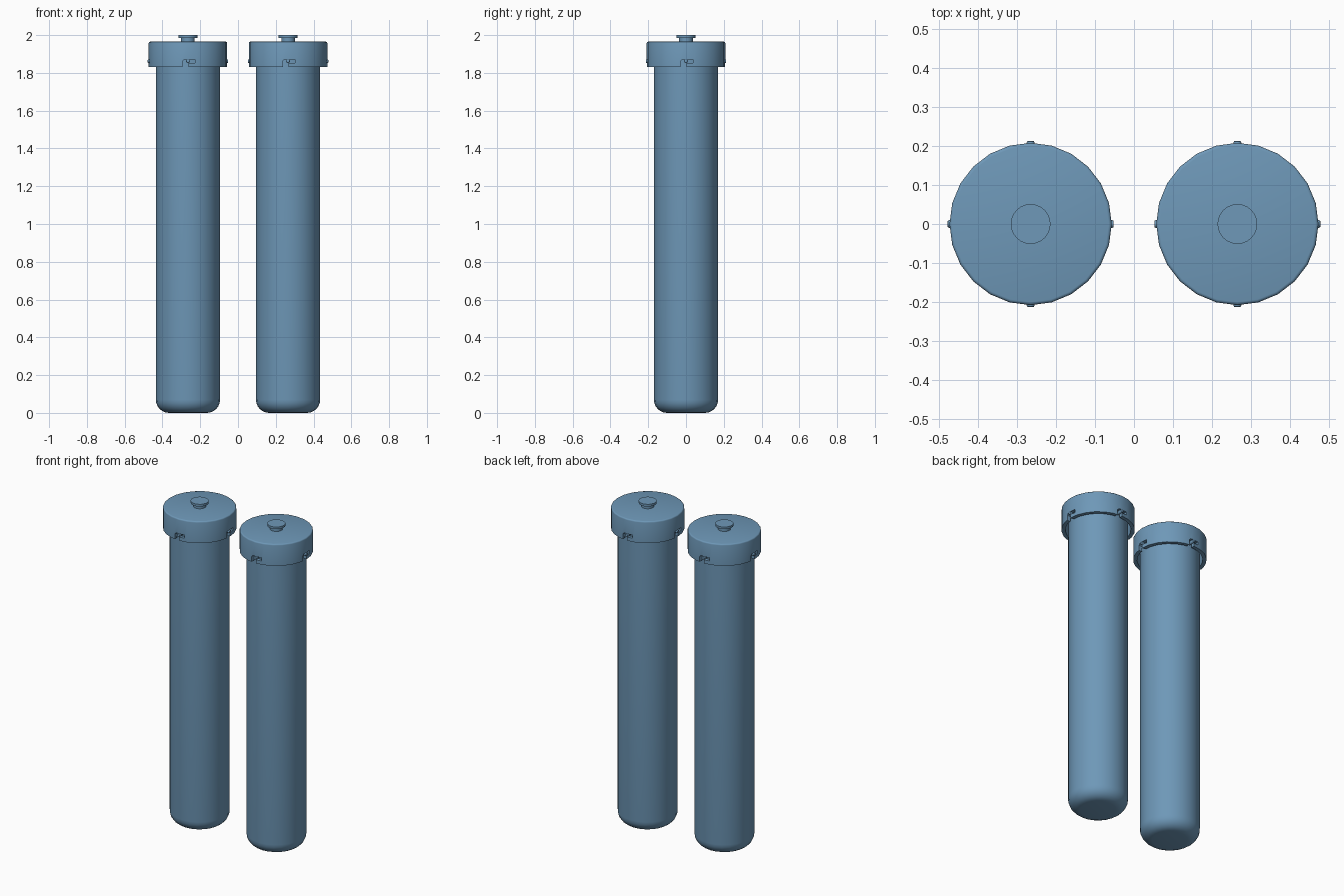
import bpy, bmesh, math
from mathutils import Matrix, Vector

cube = bpy.data.objects.get("Cube")
if cube:
    bpy.data.objects.remove(cube, do_unlink=True)

SIDES = 24
SPACING = 0.265

blue = bpy.data.materials.new("steel_blue")
blue.use_nodes = True
COLOUR = (0.156, 0.314, 0.479, 1)
blue.diffuse_color = COLOUR
blue.node_tree.nodes["Principled BSDF"].inputs["Base Color"].default_value = COLOUR


def finish(bm, name, x):
    bmesh.ops.recalc_face_normals(bm, faces=bm.faces)
    mesh = bpy.data.meshes.new(name)
    bm.to_mesh(mesh)
    bm.free()
    mesh.materials.append(blue)
    obj = bpy.data.objects.new(name, mesh)
    bpy.context.collection.objects.link(obj)
    obj.location.x = x
    return obj


def activate(obj):
    bpy.ops.object.select_all(action='DESELECT')
    obj.select_set(True)
    bpy.context.view_layer.objects.active = obj


def smooth(obj):
    activate(obj)
    bpy.ops.object.shade_smooth_by_angle(angle=math.radians(35))


def lathe(name, profile, x):
    """Spin an (r, z) profile that starts and ends on the axis."""
    bm = bmesh.new()
    verts = [bm.verts.new((r, 0, z)) for r, z in profile]
    edges = [bm.edges.new(pair) for pair in zip(verts, verts[1:])]
    bmesh.ops.spin(bm, geom=verts + edges, cent=(0, 0, 0), axis=(0, 0, 1),
                   angle=math.tau, steps=SIDES, use_duplicate=False)
    bmesh.ops.remove_doubles(bm, verts=bm.verts, dist=0.0001)
    return finish(bm, name, x)


def arc(r, z, radius, start, end, steps):
    angles = [math.radians(start + (end - start) * i / steps) for i in range(steps + 1)]
    return [(r + radius * math.cos(a), z + radius * math.sin(a)) for a in angles]


def slot_cutter(x):
    """Four L-shaped prisms that cut the bayonet slots."""
    shape = [(-0.028, 1.81), (0.003, 1.81), (0.003, 1.852), (0.038, 1.852),
             (0.038, 1.872), (-0.018, 1.872), (-0.028, 1.862)]
    bm = bmesh.new()
    for i in range(4):
        turn = Matrix.Rotation(i * math.pi / 2, 3, 'Z')
        face = bm.faces.new([bm.verts.new(turn @ Vector((u, -0.175, z))) for u, z in shape])
        out = bmesh.ops.extrude_face_region(bm, geom=[face])["geom"]
        bmesh.ops.translate(bm, vec=turn @ Vector((0, -0.07, 0)),
                            verts=[v for v in out if isinstance(v, bmesh.types.BMVert)])
    cutter = finish(bm, "slot_cutter", x)
    cutter.hide_render = True
    return cutter


def locking_pins(name, x):
    """Short round-ended pins on the tube, one in each slot."""
    bm = bmesh.new()
    for i in range(4):
        place = (Matrix.Rotation(i * math.pi / 2, 4, 'Z')
                 @ Matrix.Translation((0, -0.188, 1.862))
                 @ Matrix.Rotation(math.pi / 2, 4, 'X'))
        pin = bmesh.ops.create_cone(bm, cap_ends=True, segments=12, radius1=0.01,
                                    radius2=0.01, depth=0.05, matrix=place)["verts"]
        tip = [v for v in pin if v.co.xy.length > 0.2]
        edges = [e for e in bm.edges if e.verts[0] in tip and e.verts[1] in tip]
        bmesh.ops.bevel(bm, geom=edges, offset=0.004, segments=2, profile=0.5,
                        affect='EDGES')
    return finish(bm, name, x)


def canister(side, x):
    # Tube with a rounded bottom
    tube = lathe(side + "_tube", [(0, 0)] + arc(0.1, 0.07, 0.07, -90, 0, 6)
                 + [(0.17, 1.9), (0, 1.9)], x)
    # Hollow cap with a softened top edge
    cap = lathe(side + "_cap", [(0, 1.91), (0.186, 1.91), (0.186, 1.83), (0.208, 1.83)]
                + arc(0.2, 1.957, 0.008, 0, 90, 3) + [(0, 1.965)], x)
    cutter = slot_cutter(x)
    cut = cap.modifiers.new("slots", 'BOOLEAN')
    cut.operation = 'DIFFERENCE'
    cut.solver = 'EXACT'
    cut.object = cutter
    activate(cap)
    bpy.ops.object.modifier_apply(modifier=cut.name)
    bpy.data.objects.remove(cutter, do_unlink=True)
    # Knob: narrow neck under a flat disc
    knob = lathe(side + "_knob", [(0, 1.96), (0.036, 1.96), (0.036, 1.986),
                                  (0.051, 1.986), (0.051, 2.0), (0, 2.0)], x)
    pins = locking_pins(side + "_locking_pins", x)
    for part in (tube, cap, knob, pins):
        smooth(part)


canister("left", SPACING)
canister("right", -SPACING)
